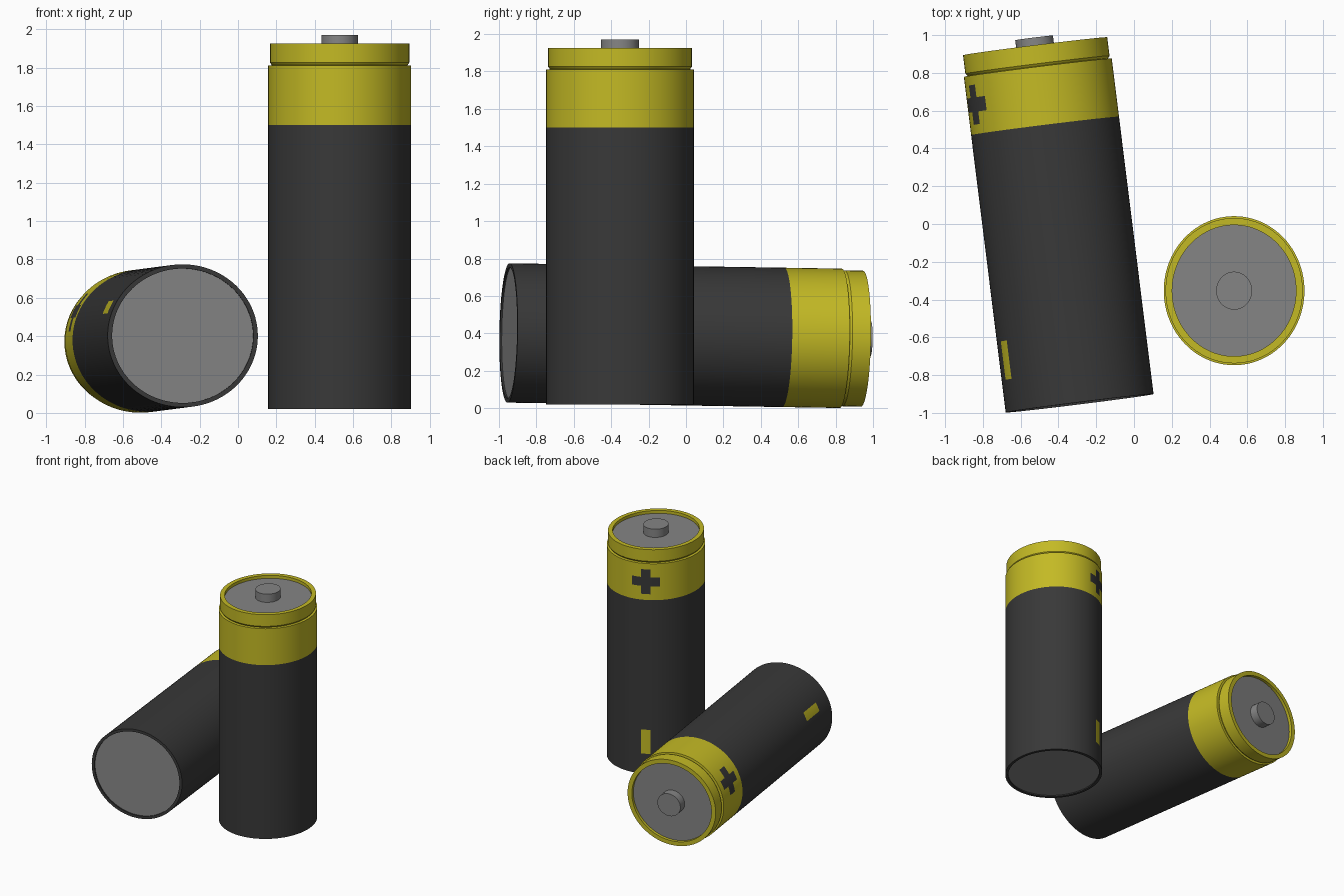
import bpy, bmesh, math
from mathutils import Matrix, Vector

if "Cube" in bpy.data.objects:
    bpy.data.objects.remove(bpy.data.objects["Cube"])

SEG = 96                      # sides around each cell
RX, RY = 0.3725, 0.3945       # slightly oval cross-section
MINUS_COLS = range(29, 32)    # columns covered by the painted marks
PLUS_COLS = range(26, 35)
PLUS_Z = [1.53, 1.597, 1.673, 1.74]


def material(name, rgb):
    m = bpy.data.materials.new(name)
    m.diffuse_color = (*rgb, 1)
    m.use_nodes = True
    m.node_tree.nodes["Principled BSDF"].inputs["Base Color"].default_value = m.diffuse_color
    return m


DARK = material("charcoal", (0.040, 0.040, 0.040))
YELLOW = material("mustard yellow", (0.55, 0.49, 0.018))
GREY = material("metal grey", (0.235, 0.235, 0.235))


def lathe(name, profile, mats, matrix, rule=None):
    """Spin (radius factor, height) points; rule(column, height) picks the material."""
    bm = bmesh.new()
    rings = []
    for r, z in profile:
        rings.append([bm.verts.new((RX * r * math.cos(a), RY * r * math.sin(a), z))
                      for a in (2 * math.pi * i / SEG for i in range(SEG))])
    for k in range(len(rings) - 1):
        lo, hi = rings[k], rings[k + 1]
        z = (profile[k][1] + profile[k + 1][1]) / 2
        for i in range(SEG):
            j = (i + 1) % SEG
            f = bm.faces.new((lo[i], lo[j], hi[j], hi[i]))
            f.material_index = rule(i, z) if rule else 0
    bmesh.ops.remove_doubles(bm, verts=bm.verts, dist=1e-5)
    me = bpy.data.meshes.new(name)
    bm.to_mesh(me)
    bm.free()
    for m in mats:
        me.materials.append(m)
    me.shade_smooth()
    me.set_sharp_from_angle(angle=math.radians(30))
    ob = bpy.data.objects.new(name, me)
    ob.matrix_world = matrix
    bpy.context.collection.objects.link(ob)


def wrap_colour(col, z):
    if z < 1.48:              # dark sleeve with minus mark
        return 1 if 0.17 < z < 0.375 and col in MINUS_COLS else 0
    tall = PLUS_Z[0] < z < PLUS_Z[3] and col in MINUS_COLS
    wide = PLUS_Z[1] < z < PLUS_Z[2] and col in PLUS_COLS
    return 0 if tall or wide else 1


def battery(prefix, matrix):
    # printed sleeve, from the bottom lip up to the groove
    lathe(prefix + "_sleeve",
          [(0.94, 0.012), (0.94, 0), (1, 0), (1, 0.17), (1, 0.375), (1, 1.48)]
          + [(1, z) for z in PLUS_Z] + [(1, 1.79), (0.95, 1.792)],
          [DARK, YELLOW], matrix, wrap_colour)
    # top collar with raised lip
    lathe(prefix + "_collar",
          [(0.95, 1.785), (0.95, 1.793), (0.975, 1.806), (0.975, 1.905),
           (0.88, 1.905), (0.88, 1.878)], [YELLOW], matrix)
    # metal ends and terminal
    lathe(prefix + "_base_plate", [(0, 0.01), (0.942, 0.01)], [GREY], matrix)
    lathe(prefix + "_top_plate", [(0.882, 1.88), (0, 1.88)], [GREY], matrix)
    lathe(prefix + "_terminal", [(0.255, 1.875), (0.255, 1.95), (0, 1.95)], [GREY], matrix)


# standing cell
battery("standing_battery", Matrix.Translation((0.53, -0.353, 0.02)))

# lying cell: axis points back, a little left and slightly down
a, t = math.radians(7.1), 0.016
axis = Vector((-math.sin(a) * math.cos(t), math.cos(a) * math.cos(t), -math.sin(t)))
side = Vector((-math.cos(a), -math.sin(a), 0))
down = side.cross(axis)
rot = Matrix((down, side, axis)).transposed().to_4x4()
battery("lying_battery", Matrix.Translation((-0.288, -0.949, 0.402)) @ rot)
